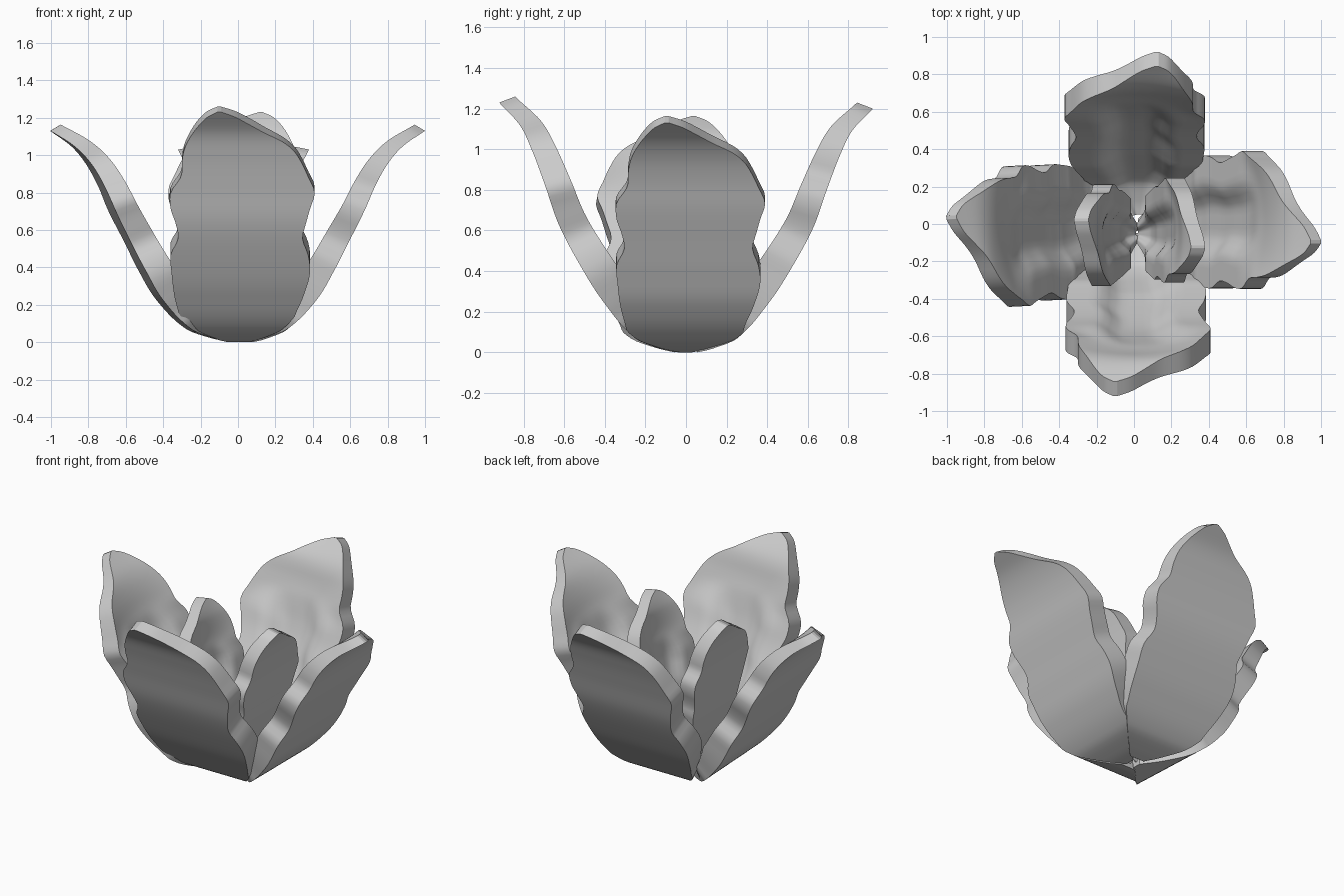
import bpy
import bmesh
import math
from mathutils import Matrix, Vector

cube = bpy.data.objects.get("Cube")
if cube:
    bpy.data.objects.remove(cube)

grey = bpy.data.materials.new("petal grey")
grey.use_nodes = True
grey.diffuse_color = (0.6, 0.6, 0.6, 1)
grey.node_tree.nodes["Principled BSDF"].inputs["Base Color"].default_value = (0.6, 0.6, 0.6, 1)

# Side profiles as (height, reach), both as shares of the petal's size
TALL = [(0, .06), (.012, .13), (.055, .27), (.2, .44), (.34, .56),
        (.51, .68), (.67, .755), (.81, .825), (.91, .89), (1, 1)]
WIDE = [(0, .03), (.015, .12), (.06, .26), (.2, .42), (.34, .515),
        (.47, .59), (.62, .675), (.75, .74), (.85, .805), (.93, .885), (1, 1)]
INNER = [(0, .1), (.1, .34), (.3, .53), (.5, .64), (.75, .76), (.9, .87), (1, 1)]

# Wavy outline as (height, left edge, right edge), seen from outside
OUTLINE = [(0, -.3, .3), (.1, -.31, .3), (.2, -.34, .35), (.3, -.355, .385),
           (.38, -.36, .375), (.45, -.32, .345), (.52, -.335, .365),
           (.58, -.36, .385), (.65, -.36, .41), (.72, -.305, .375),
           (.78, -.30, .34), (.83, -.29, .30), (.87, -.27, .24),
           (.91, -.24, .14), (.95, -.20, .05), (.98, -.16, -.02), (1, -.11, -.09)]


def sample(table, h, col=1):
    """Smooth (Hermite) lookup of a column at height h."""
    def slope(i):
        a, b = table[max(i - 1, 0)], table[min(i + 1, len(table) - 1)]
        return (b[col] - a[col]) / (b[0] - a[0])
    i = 0
    while i < len(table) - 2 and h > table[i + 1][0]:
        i += 1
    p, q = table[i], table[i + 1]
    d = q[0] - p[0]
    t = (h - p[0]) / d
    s = t * t * (3 - 2 * t)
    return (p[col] * (1 - s) + q[col] * s
            + d * (t * (1 - t) ** 2 * slope(i) - t * t * (1 - t) * slope(i + 1)))


def smoothstep(lo, hi, value):
    t = min(max((value - lo) / (hi - lo), 0), 1)
    return t * t * (3 - 2 * t)


def hollow(u, h):
    """Share of full thickness: a channel between side pads, shallower at the tip."""
    channel = .5 + .5 * smoothstep(.2, .6, abs(u))
    bowl = .6 + .4 * u * u
    bowl += (1 - bowl) * smoothstep(.75, 1, h)
    blend = smoothstep(.6, .75, h)
    return channel * (1 - blend) + bowl * blend


def petal(name, profile, angle, reach, height, width=1.0, thick=1.0, spread=.95,
          base=0.0, shift=(0, 0)):
    """Curved slab facing -y, then turned about z."""
    rows, cols = 64, 20
    bm = bmesh.new()
    outside, inside = [], []
    for i in range(rows + 1):
        # rows crowd together at the flat foot and the tip
        h = (1 - math.cos(math.pi * i / rows)) / 2
        r = reach * sample(profile, h)
        lo, hi = max(h - .01, 0), min(h + .01, 1)
        tangent = Vector((reach * (sample(profile, hi) - sample(profile, lo)),
                          height * (hi - lo))).normalized()
        left = max(width * sample(OUTLINE, h, 1), -spread * r)
        right = min(width * sample(OUTLINE, h, 2), spread * r)
        out_row, in_row = [], []
        for j in range(cols + 1):
            u = 2 * j / cols - 1
            x = left + (right - left) * j / cols
            depth = thick * (.165 - .065 * h) * hollow(u, h) * min(1, .3 + 3 * h)
            rise = tangent.x * depth * (1 - .6 * h * h)   # tips are cut nearly level
            z = base + height * h
            out_row.append(bm.verts.new((x, -r, z)))
            in_row.append(bm.verts.new((x, -r + tangent.y * depth, z + rise)))
        outside.append(out_row)
        inside.append(in_row)
    for i in range(rows):
        for j in range(cols):
            for grid in (outside, inside):
                bm.faces.new((grid[i][j], grid[i][j + 1], grid[i + 1][j + 1], grid[i + 1][j]))
        for j in (0, cols):
            bm.faces.new((outside[i][j], outside[i + 1][j], inside[i + 1][j], inside[i][j]))
    for i in (0, rows):
        for j in range(cols):
            bm.faces.new((outside[i][j], outside[i][j + 1], inside[i][j + 1], inside[i][j]))
    bmesh.ops.recalc_face_normals(bm, faces=bm.faces)
    bm.transform(Matrix.Translation((*shift, 0)) @ Matrix.Rotation(math.radians(angle), 4, 'Z'))
    mesh = bpy.data.meshes.new(name)
    bm.to_mesh(mesh)
    bm.free()
    mesh.materials.append(grey)
    obj = bpy.data.objects.new(name, mesh)
    bpy.context.collection.objects.link(obj)
    bpy.ops.object.select_all(action='DESELECT')
    obj.select_set(True)
    bpy.context.view_layer.objects.active = obj
    bpy.ops.object.shade_smooth_by_angle(angle=math.radians(40))


# Four spreading outer petals
petal("front_petal", TALL, 0, .92, 1.23, thick=1.08)
petal("back_petal", TALL, 180, .92, 1.20, width=.97, thick=1.08, shift=(.025, 0))
petal("left_petal", WIDE, 90, 1.0, 1.13, width=.95)
petal("right_petal", WIDE, 273, 1.0, 1.13, width=.97, shift=(0, -.01))

# Two steeper inner petals
petal("left_inner_petal", INNER, 90, .38, 1.0, width=.72, thick=.85, spread=1.1,
      base=.03, shift=(0, -.05))
petal("right_inner_petal", INNER, 270, .35, 1.0, width=.72, thick=.85, spread=1.1,
      base=.03, shift=(.03, -.05))
